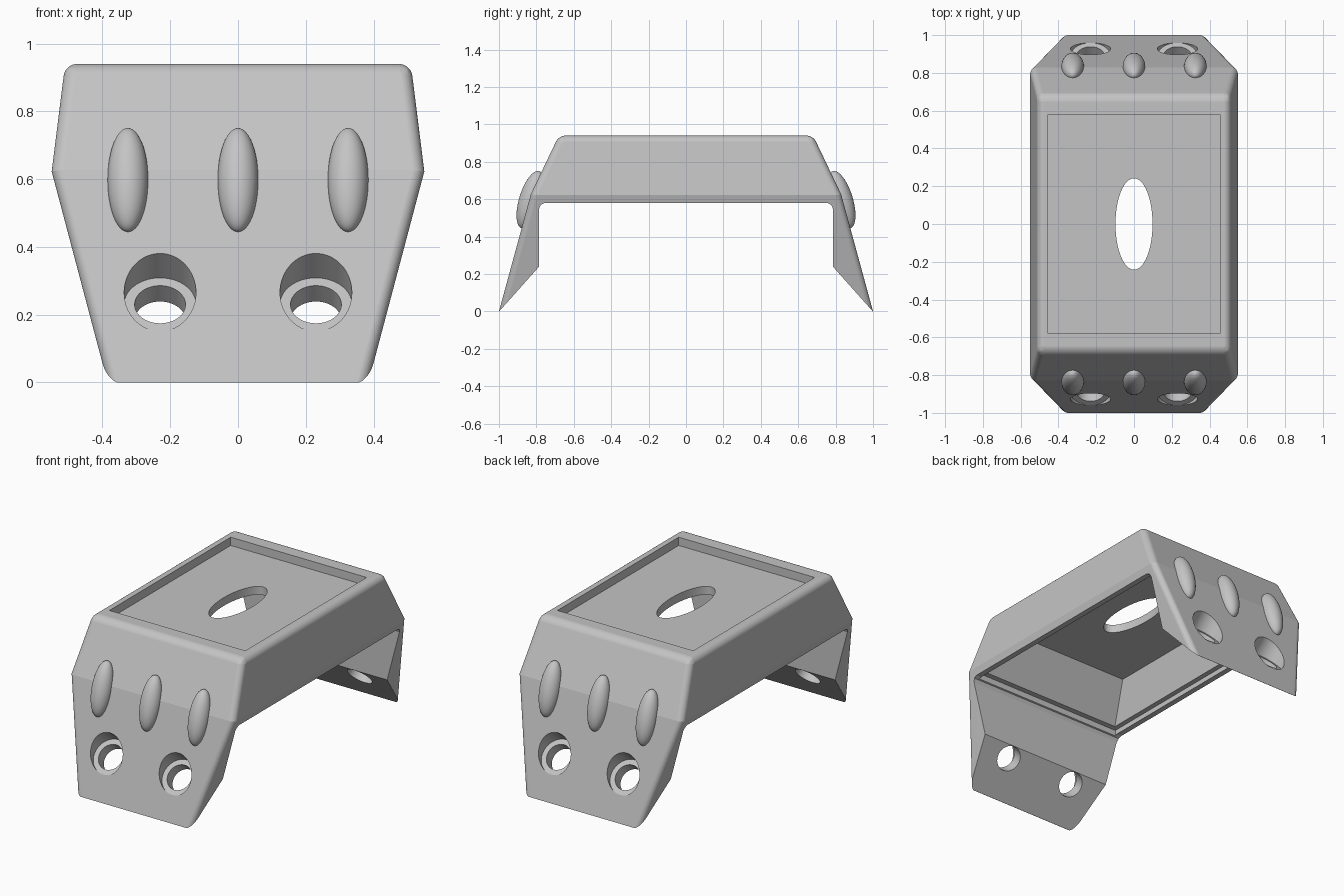
import bpy
import bmesh
from math import radians, atan2
from mathutils import Matrix, Vector

cube = bpy.data.objects.get("Cube")
if cube:
    bpy.data.objects.remove(cube, do_unlink=True)

GREY = (0.55, 0.55, 0.55, 1)
mat = bpy.data.materials.new("plain grey")
mat.use_nodes = True
mat.diffuse_color = GREY
mat.node_tree.nodes["Principled BSDF"].inputs["Base Color"].default_value = GREY


def make_object(name, bm):
    bmesh.ops.recalc_face_normals(bm, faces=bm.faces)
    mesh = bpy.data.meshes.new(name)
    bm.to_mesh(mesh)
    bm.free()
    mesh.materials.append(mat)
    obj = bpy.data.objects.new(name, mesh)
    bpy.context.collection.objects.link(obj)
    return obj


def loft(rings):
    """Stack of centred rectangles given as (half x, half y, z)."""
    bm = bmesh.new()
    loops = [[bm.verts.new((sx * x, sy * y, z))
              for sx, sy in ((-1, -1), (1, -1), (1, 1), (-1, 1))] for x, y, z in rings]
    for low, high in zip(loops, loops[1:]):
        for i in range(4):
            j = (i + 1) % 4
            bm.faces.new((low[i], low[j], high[j], high[i]))
    bm.faces.new(loops[0])
    bm.faces.new(loops[-1])
    return bm


def cylinder(radius, depth, matrix):
    bm = bmesh.new()
    bmesh.ops.create_cone(bm, cap_ends=True, segments=64, radius1=radius,
                          radius2=radius, depth=depth, matrix=matrix)
    return bm


def shade(obj, angle):
    bpy.ops.object.select_all(action="DESELECT")
    obj.select_set(True)
    bpy.context.view_layer.objects.active = obj
    bpy.ops.object.shade_smooth_by_angle(angle=radians(angle))


def apply(obj, modifier):
    bpy.context.view_layer.objects.active = obj
    bpy.ops.object.modifier_apply(modifier=modifier.name)


def cut(obj, bm):
    cutter = make_object("cutter", bm)
    cutter.hide_render = True
    mod = obj.modifiers.new("cut", "BOOLEAN")
    mod.operation = "DIFFERENCE"
    mod.solver = "EXACT"
    mod.object = cutter
    apply(obj, mod)
    bpy.data.objects.remove(cutter, do_unlink=True)


# Outer shell with rounded corners and top rim
bm = loft([(0.385, 1, 0), (0.55, 0.83, 0.625), (0.51, 0.68, 0.94)])
rounded = []
for e in bm.edges:
    a, b = (v.co for v in e.verts)
    corner = abs(a.z - b.z) > 0.1
    if corner or min(a.z, b.z) > 0.9:
        rounded.append(e)
bmesh.ops.bevel(bm, geom=rounded, offset=0.035, offset_type="OFFSET",
                segments=10, profile=0.5, affect="EDGES")
body = make_object("bracket_body", bm)

# Arch between the two legs, with slanted feet
half = [(1.088, -0.1), (0.785, 0.24), (0.785, 0.55), (0.776, 0.571), (0.755, 0.58)]
profile = half + [(-y, z) for y, z in reversed(half)]
bm = bmesh.new()
face = bm.faces.new([bm.verts.new((-0.8, y, z)) for y, z in profile])
extruded = bmesh.ops.extrude_face_region(bm, geom=[face])["geom"]
bmesh.ops.translate(bm, vec=(1.6, 0, 0),
                    verts=[g for g in extruded if isinstance(g, bmesh.types.BMVert)])
cut(body, bm)

# Underside cavity with a stepped lip
cut(body, loft([(0.505, 0.768, 0.5), (0.505, 0.768, 0.61),
                (0.475, 0.735, 0.61), (0.42, 0.6, 0.84)]))

# Top recess and oval opening
cut(body, loft([(0.455, 0.58, 0.89), (0.455, 0.58, 1.1)]))
cut(body, cylinder(1, 1, Matrix.Translation((0, 0, 0.9)) @ Matrix.Diagonal((0.098, 0.242, 1, 1))))

# Counterbored screw holes, square to the slanted feet
for side in (-1, 1):
    axis = Vector((0, side * 0.74, 0.67)).normalized()
    turn = axis.to_track_quat("Z", "Y").to_matrix().to_4x4()
    for x in (-0.23, 0.23):
        seat = Vector((x, side * 0.888, 0.23))
        cut(body, cylinder(0.106, 0.5, Matrix.Translation(seat + axis * 0.25) @ turn))
        cut(body, cylinder(0.075, 0.4, Matrix.Translation(seat) @ turn))

shade(body, 9)
normals = body.modifiers.new("even shading", "WEIGHTED_NORMAL")
normals.keep_sharp = True

# Raised oval grips on both ends
for side, end in ((-1, "front"), (1, "back")):
    for i, x in enumerate((-0.325, 0, 0.325)):
        bm = bmesh.new()
        tilt = Matrix.Rotation(side * atan2(0.094, 0.305), 4, "X")
        bmesh.ops.create_uvsphere(
            bm, u_segments=40, v_segments=24, radius=1,
            matrix=Matrix.Translation((x, side * 0.832, 0.597)) @ tilt
            @ Matrix.Diagonal((0.06, 0.06, 0.16, 1)))
        shade(make_object(f"{end}_grip_{i + 1}", bm), 30)
